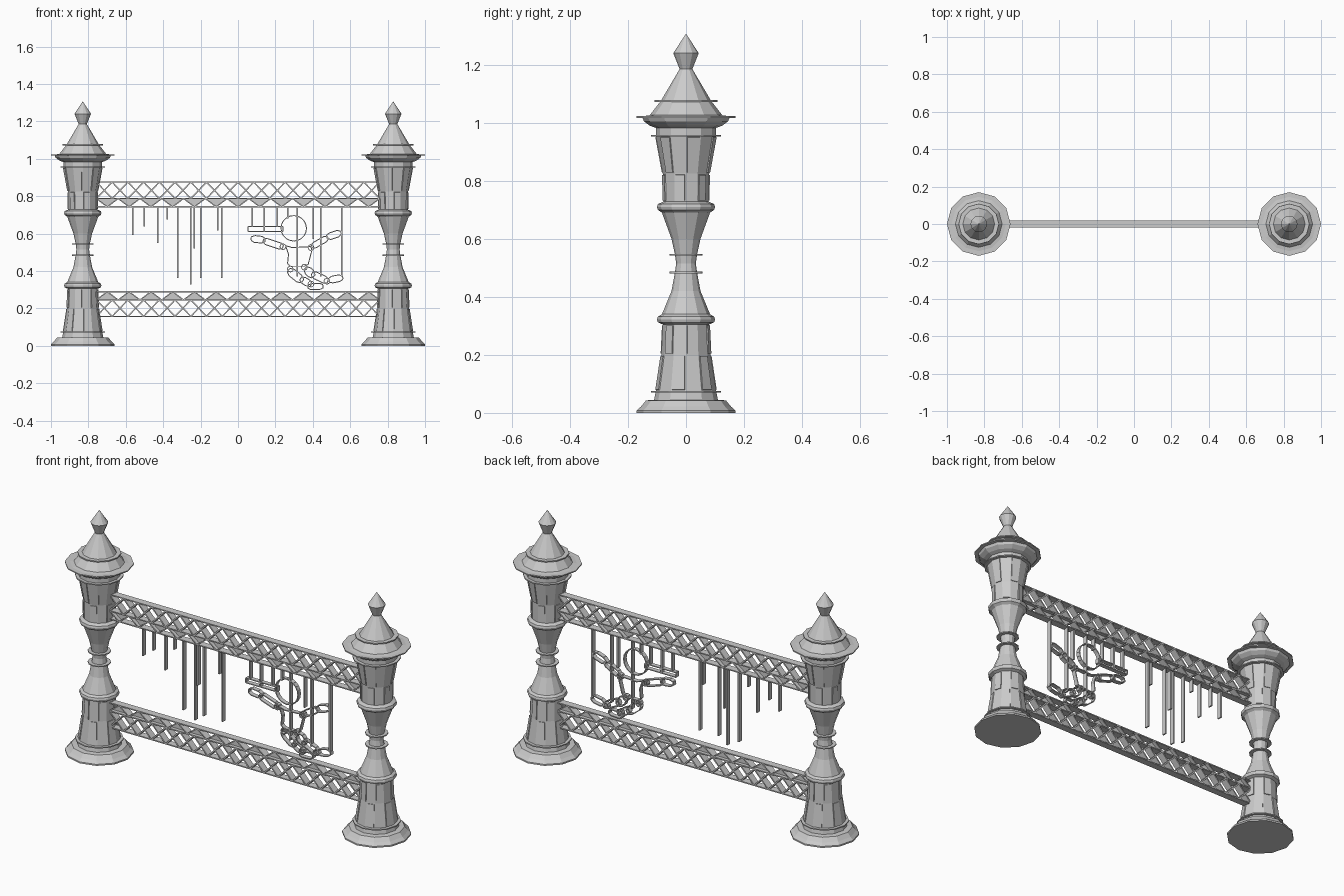
import bpy, bmesh, math
from mathutils import Vector

if "Cube" in bpy.data.objects:
    bpy.data.objects.remove(bpy.data.objects["Cube"])

SIDES = 12
PX = 0.83          # post centre


def finish(bm, name):
    bmesh.ops.recalc_face_normals(bm, faces=bm.faces)
    me = bpy.data.meshes.new(name)
    bm.to_mesh(me)
    bm.free()
    ob = bpy.data.objects.new(name, me)
    bpy.context.collection.objects.link(ob)
    return ob


def lathe(bm, cx, profile):
    """Revolve (radius, z) points; returns the faces of each band."""
    rings = [[bm.verts.new((cx + r * math.cos(2 * math.pi * i / SIDES),
                            r * math.sin(2 * math.pi * i / SIDES), z))
              for i in range(SIDES)] for r, z in profile]
    bands = []
    for a, b in zip(rings, rings[1:]):
        bands.append([bm.faces.new((a[i], a[(i + 1) % SIDES], b[(i + 1) % SIDES], b[i]))
                      for i in range(SIDES)])
    bm.faces.new(rings[0][::-1])
    bm.faces.new(rings[-1])
    return bands


def bar(bm, a, b, t, d):
    """Flat bar in the xz plane from a to b, t thick, reaching d either side of y = 0."""
    a, b = Vector(a), Vector(b)
    u = (b - a).normalized()
    n = Vector((-u.y, u.x)) * t / 2
    quad = [a + n, b + n, b - n, a - n]
    f = [bm.verts.new((p.x, -d, p.y)) for p in quad]
    k = [bm.verts.new((p.x, d, p.y)) for p in quad]
    bm.faces.new(f)
    bm.faces.new(k[::-1])
    for i in range(4):
        j = (i + 1) % 4
        bm.faces.new((f[j], f[i], k[i], k[j]))


def loop(bm, pts, t=0.005, d=0.012):
    for a, b in zip(pts, pts[1:] + pts[:1]):
        bar(bm, a, b, t, d)


def circle(c, r, n=16):
    return [(c[0] + r * math.cos(2 * math.pi * i / n),
             c[1] + r * math.sin(2 * math.pi * i / n)) for i in range(n)]


def capsule(a, b, w):
    """Long octagon outline around the segment a-b."""
    a, b = Vector(a), Vector(b)
    u = (b - a).normalized()
    n = Vector((-u.y, u.x))
    return [a + n * w * .5, a + n * w + u * w, b + n * w - u * w, b + n * w * .5,
            b - n * w * .5, b - n * w - u * w, a - n * w + u * w, a - n * w * .5]


# Turned posts
post = [(.17, 0), (.17, .008), (.155, .022), (.138, .043), (.11, .045), (.104, .075),
        (.085, .2), (.08, .305), (.097, .312), (.1, .322), (.097, .332), (.083, .34),
        (.05, .42), (.038, .485), (.034, .515), (.038, .545), (.05, .6), (.083, .69),
        (.097, .7), (.1, .71), (.097, .72), (.078, .728), (.08, .825), (.104, .955),
        (.104, .982), (.125, .99), (.145, 1.005), (.152, 1.022), (.125, 1.026),
        (.087, 1.075), (.022, 1.185), (.044, 1.24), (.001, 1.305)]
discs = [(.12, .073), (.057, .484), (.057, .545), (.12, .955), (.17, 1.02), (.108, 1.075)]
for side, sx in (("left", -1), ("right", 1)):
    bm = bmesh.new()
    bands = lathe(bm, sx * PX, post)
    bmesh.ops.recalc_face_normals(bm, faces=bm.faces)
    # raised panels on alternate faces
    panels = [f for k in (5, 6, 21, 22) for f in bands[k][k % 2::2]]
    bmesh.ops.inset_individual(bm, faces=panels, thickness=.006, depth=0)
    bmesh.ops.inset_individual(bm, faces=panels, thickness=.0005, depth=.004)
    finish(bm, side + "_post")
    bm = bmesh.new()
    for r, z in discs:
        lathe(bm, sx * PX, [(r, z - .003), (r, z + .003)])
    finish(bm, side + "_post_collars")

# Lattice beams: upper and its mirror below
X, D = .757, .019
for name, z0, s in (("upper", .875, -1), ("lower", .157, 1)):
    z1, z2 = z0 + s * .088, z0 + s * .132
    bm = bmesh.new()
    for z in (z0, z1, z2):
        bar(bm, (-X, z), (X, z), .006, D)
    finish(bm, name + "_rails")
    bm = bmesh.new()
    n = 18
    w = 2 * X / n
    zm = (z0 + z1) / 2
    for i in range(n):
        x = -X + i * w
        bar(bm, (x, z0), (x + w, z1), .007, D)
        bar(bm, (x, z1), (x + w, z0), .007, D)
    finish(bm, name + "_lattice")
    bm = bmesh.new()
    n = 13
    w = 2 * X / n
    for i in range(n):
        x = -X + i * w
        bar(bm, (x, z1), (x + w / 2, z2), .006, D)
        bar(bm, (x + w / 2, z2), (x + w, z1), .006, D)
        bm.faces.new([bm.verts.new(p) for p in
                      ((x, 0, z1), (x + w, 0, z1), (x + w / 2, 0, z2))])
    finish(bm, name + "_triangles")

# Hanging strips (x, bottom z)
strips = [(-.563, .592), (-.502, .637), (-.43, .55), (-.377, .675), (-.322, .363),
          (-.252, .327), (-.235, .52), (-.2, .363), (-.107, .615), (-.087, .363),
          (.077, .635), (.14, .61), (.21, .635), (.267, .68), (.318, .37),
          (.403, .57), (.443, .37), (.555, .37)]
bm = bmesh.new()
for x, z in strips:
    bar(bm, (x, .743), (x, z), .008, .012)
finish(bm, "hanging_strips")

# Outline figure
bm = bmesh.new()
loop(bm, circle((.298, .628), .068, 20))
finish(bm, "figure_head")
bm = bmesh.new()
loop(bm, [(.255, .535), (.29, .525), (.39, .53), (.395, .51), (.375, .435),
          (.355, .425), (.28, .425), (.265, .44), (.27, .49)])
finish(bm, "figure_torso")
bm = bmesh.new()
for a, b, w in (((.07, .573), (.145, .565), .018), ((.135, .563), (.24, .528), .017),
                ((.395, .53), (.48, .578), .016), ((.475, .58), (.55, .605), .018)):
    loop(bm, capsule(a, b, w))
finish(bm, "figure_arms")
bm = bmesh.new()
for a, b, w in (((.27, .405), (.345, .345), .022), ((.335, .36), (.39, .325), .018),
                ((.375, .315), (.455, .318), .016), ((.36, .415), (.405, .37), .022),
                ((.395, .385), (.48, .345), .019), ((.485, .35), (.56, .365), .018)):
    loop(bm, capsule(a, b, w))
finish(bm, "figure_legs")
bm = bmesh.new()
for c in ((.24, .53), (.39, .525), (.28, .41), (.355, .42), (.475, .345), (.39, .33)):
    loop(bm, circle(c, .016, 8), .004)
finish(bm, "figure_joints")
bm = bmesh.new()
loop(bm, [(.053, .612), (.24, .612), (.24, .637), (.053, .637)])
finish(bm, "figure_stick")
